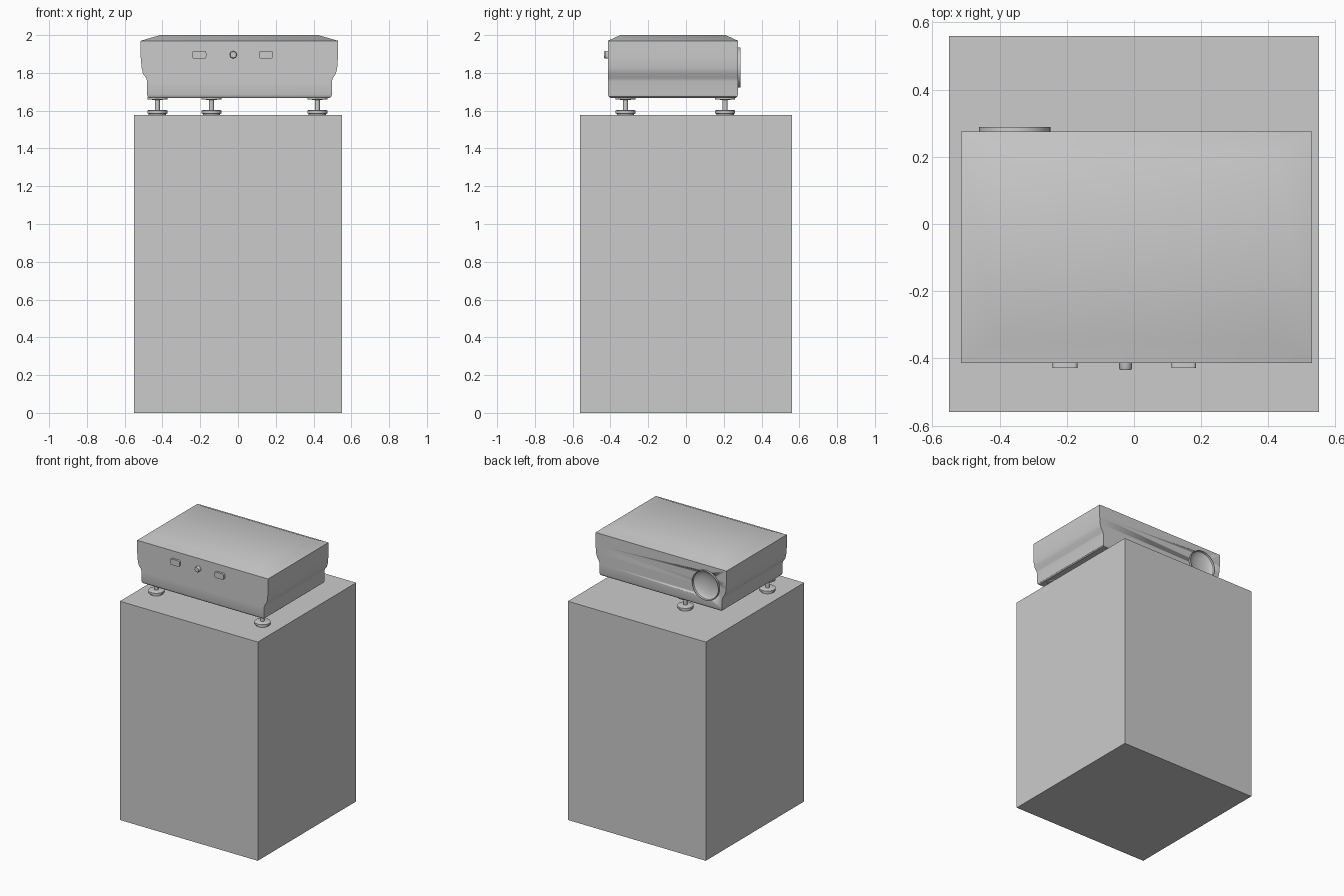
import bpy, bmesh, math
from mathutils import Matrix

if "Cube" in bpy.data.objects:
    bpy.data.objects.remove(bpy.data.objects["Cube"])


def finish(bm, name, angle=32):
    bmesh.ops.recalc_face_normals(bm, faces=bm.faces)
    me = bpy.data.meshes.new(name)
    bm.to_mesh(me)
    bm.free()
    ob = bpy.data.objects.new(name, me)
    bpy.context.collection.objects.link(ob)
    bpy.ops.object.select_all(action='DESELECT')
    ob.select_set(True)
    bpy.context.view_layer.objects.active = ob
    bpy.ops.object.shade_smooth_by_angle(angle=math.radians(angle))
    return ob


def loft(name, rings, cap=True):
    """Skin a stack of equal-length point rings."""
    bm = bmesh.new()
    rows = [[bm.verts.new(p) for p in r] for r in rings]
    n = len(rows[0])
    for a, b in zip(rows, rows[1:]):
        for i in range(n):
            j = (i + 1) % n
            bm.faces.new((a[i], a[j], b[j], b[i]))
    if cap:
        bm.faces.new(rows[0])
        bm.faces.new(rows[-1])
    return finish(bm, name)


def rect(x0, x1, y0, y1, z):
    return [(x0, y0, z), (x1, y0, z), (x1, y1, z), (x0, y1, z)]


def lathe(name, profile, loc, sides=32, along_y=0):
    """Turned part from (radius, height); along_y = +1/-1 lays it on the y axis."""
    rings = []
    for r, h in profile:
        ring = [(r * math.cos(2 * math.pi * i / sides), r * math.sin(2 * math.pi * i / sides), h)
                for i in range(sides)]
        rings.append(ring)
    ob = loft(name, rings)
    m = Matrix.Rotation(math.radians(-90 * along_y), 4, 'X')
    ob.data.transform(Matrix.Translation(loc) @ m)
    return ob


# pedestal
loft("pedestal", [rect(-.55, .55, -.56, .56, 0), rect(-.55, .55, -.56, .56, 1.577)])

# projector housing: x extents, y inset and height of each level
levels = [(-.47, .487, .01, 1.668), (-.477, .494, .004, 1.674), (-.481, .497, 0, 1.685),
          (-.481, .497, 0, 1.755), (-.486, .502, 0, 1.772), (-.503, .518, 0, 1.795),
          (-.510, .525, 0, 1.825), (-.515, .529, 0, 1.88), (-.515, .529, 0, 1.97),
          (-.412, .425, .065, 2.0)]
body = loft("projector_housing",
            [rect(a, b, -.413 + i, .275 - i, z) for a, b, i, z in levels])

# lens: recess in the housing and a concave dish with a raised rim
LENS = (-.355, 0, 1.828)
cutter = lathe("lens_cutter", [(.1, .225), (.1, .35)], LENS, 48, 1)
cutter.hide_render = True
cutter.hide_viewport = True
cut = body.modifiers.new("lens_recess", 'BOOLEAN')
cut.object = cutter
cut.solver = 'EXACT'
dish = [(.105 * math.sin(t), .289 - .035 * (math.cos(t)))
        for t in (math.radians(a) for a in (72, 60, 48, 36, 24, 12, 1))]
lathe("lens", [(.098, .235), (.098, .27), (.106, .27), (.106, .289), (.103, .289)] + dish,
      LENS, 48, 1)

# front buttons with rounded corners
for name, cx in (("left_button", -.205), ("right_button", .148)):
    outline = []
    for sx, sz, a0 in ((1, 1, 0), (-1, 1, 90), (-1, -1, 180), (1, -1, 270)):
        for k in range(5):
            a = math.radians(a0 + k * 22.5)
            outline.append((cx + sx * .026 + .011 * math.cos(a),
                            1.896 + sz * .010 + .011 * math.sin(a)))
    loft(name, [[(x, y, z) for x, z in outline] for y in (-.40, -.428)])

# front knob
lathe("front_knob", [(.019, .40), (.019, .430), (.016, .435)], (-.025, 0, 1.896), 24, -1)

# adjustable feet
foot = [(.046, 1.577), (.046, 1.583), (.053, 1.586), (.053, 1.600), (.047, 1.603),
        (.013, 1.604), (.013, 1.656), (.03, 1.658), (.053, 1.660), (.053, 1.672)]
for name, x, y in (("front_left_foot", -.427, -.32), ("front_right_foot", .42, -.32),
                   ("rear_foot", -.14, .207)):
    lathe(name, foot, (x, y, 0))
